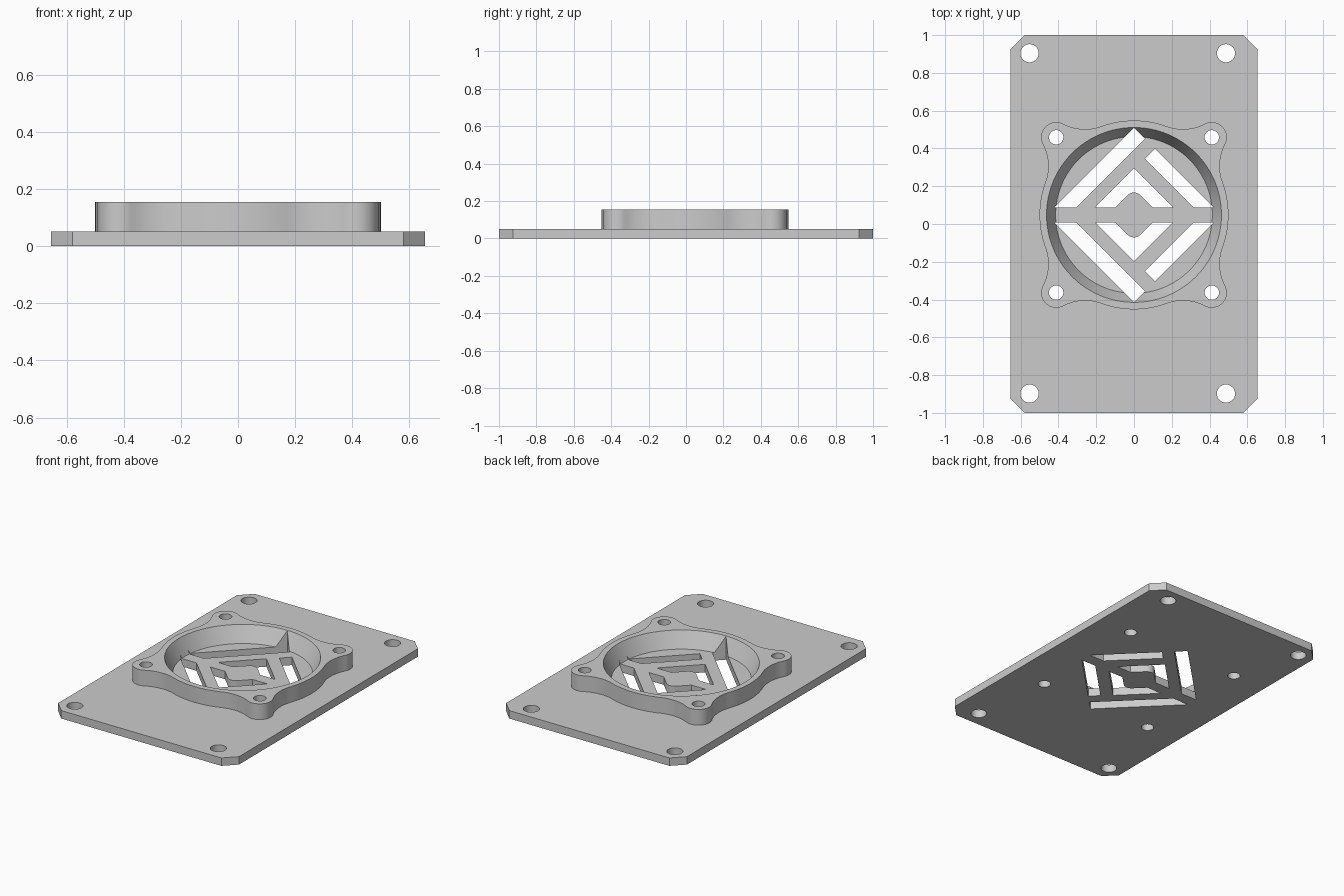
import bpy, bmesh, math
from mathutils import Vector, Matrix

PLATE_TOP, RING_TOP = 0.052, 0.155
CENTRE_Y = 0.048          # centre of the ring and grille

if "Cube" in bpy.data.objects:
    bpy.data.objects.remove(bpy.data.objects["Cube"], do_unlink=True)

grey = bpy.data.materials.new("light_grey")
grey.use_nodes = True
grey.diffuse_color = (0.6, 0.6, 0.6, 1)
grey.node_tree.nodes["Principled BSDF"].inputs["Base Color"].default_value = (0.6, 0.6, 0.6, 1)


def arc(cx, cy, r, start, end, steps):
    """Points along an arc, angles in degrees."""
    angles = [math.radians(start + (end - start) * i / steps) for i in range(steps + 1)]
    return [(cx + r * math.cos(a), cy + r * math.sin(a)) for a in angles]


def circle(cx, cy, r, steps=48):
    return arc(cx, cy, r, 0, 360, steps)[:-1]


def add_prism(bm, points, z0, z1):
    """Extrude a flat outline from z0 to z1."""
    face = bm.faces.new([bm.verts.new((x, y, z0)) for x, y in points])
    top = bmesh.ops.extrude_face_region(bm, geom=[face])["geom"]
    verts = [v for v in top if isinstance(v, bmesh.types.BMVert)]
    bmesh.ops.translate(bm, verts=verts, vec=(0, 0, z1 - z0))


def make_object(name, bm):
    bmesh.ops.recalc_face_normals(bm, faces=bm.faces[:])
    mesh = bpy.data.meshes.new(name)
    bm.to_mesh(mesh)
    bm.free()
    mesh.materials.append(grey)
    obj = bpy.data.objects.new(name, mesh)
    bpy.context.collection.objects.link(obj)
    return obj


def combine(target, tool, operation):
    """Apply a boolean and remove the tool."""
    bpy.context.view_layer.objects.active = target
    mod = target.modifiers.new("combine", "BOOLEAN")
    mod.operation, mod.solver, mod.object = operation, "EXACT", tool
    bpy.ops.object.modifier_apply(modifier=mod.name)
    bpy.data.objects.remove(tool, do_unlink=True)


def ring_outline(radius=0.5, lobe=0.08, fillet=0.25, offset=0.4115):
    """Round body with four screw lobes blended in by concave fillets."""
    dist = math.hypot(offset, offset)
    r1, r2 = radius + fillet, lobe + fillet
    along = (r1 * r1 - r2 * r2 + dist * dist) / (2 * dist)
    tangent = 45 - math.degrees(math.acos(along / r1))
    fx = r1 * math.cos(math.radians(tangent))
    fy = r1 * math.sin(math.radians(tangent))
    turn = math.degrees(math.atan2(offset - fy, offset - fx))
    corner = arc(0, 0, radius, -tangent, tangent, 16)[:-1]
    corner += arc(fx, fy, fillet, 180 + tangent, turn, 14)[:-1]
    corner += arc(offset, offset, lobe, turn - 180, 270 - turn, 20)[:-1]
    corner += arc(fy, fx, fillet, 90 - turn, -90 - tangent, 14)[:-1]
    points = []
    for quarter in range(4):
        rot = Matrix.Rotation(quarter * math.pi / 2, 2)
        points += [rot @ Vector(p) for p in corner]
    return [(p.x, p.y + CENTRE_Y) for p in points]


# Base plate with clipped corners
bm = bmesh.new()
w, c = 0.655, 0.075
add_prism(bm, [(w - c, -1), (w, -1 + c), (w, 1 - c), (w - c, 1),
               (-w + c, 1), (-w, 1 - c), (-w, -1 + c), (-w + c, -1)], 0, PLATE_TOP)
plate = make_object("vented_mounting_plate", bm)

# Raised ring with screw lobes
bm = bmesh.new()
add_prism(bm, ring_outline(), 0.02, RING_TOP)
combine(plate, make_object("raised_ring", bm), "UNION")

# Tapered bore of the ring
bm = bmesh.new()
bmesh.ops.create_cone(bm, cap_ends=True, segments=96, radius1=0.415, radius2=0.484,
                      depth=0.148, matrix=Matrix.Translation((0, CENTRE_Y, PLATE_TOP + 0.074)))
combine(plate, make_object("bore_cutter", bm), "DIFFERENCE")

# Grille slots, mirrored front to back, and screw holes
edge = 0.039              # half width of the central bar
long_slot = [(0, 0.462), (0.058, 0.404), (0.058 - 0.404 + edge, edge), (edge - 0.462, edge)]
short_slot = [(0.111, 0.351), (0.058, 0.298), (0.317, edge), (0.423, edge)]
chevron = [(0.1, edge), (0.207, edge), (0, 0.246), (-0.207, edge), (-0.1, edge)]
chevron += arc(0, 0.071, 0.048, 135, 45, 10)
bm = bmesh.new()
for side in (1, -1):
    for slot in (long_slot, short_slot, chevron):
        add_prism(bm, [(x, CENTRE_Y + side * y) for x, y in slot], -0.1, 0.3)
    for x in (-0.412, 0.412):
        add_prism(bm, circle(x, CENTRE_Y + side * 0.411, 0.038), -0.1, 0.3)
    for x in (-0.553, 0.487):
        add_prism(bm, circle(x, 0.003 + side * 0.901, 0.048), -0.1, 0.3)
combine(plate, make_object("slot_cutter", bm), "DIFFERENCE")

# Smooth curved walls, crisp rims
bpy.ops.object.select_all(action="DESELECT")
plate.select_set(True)
bpy.context.view_layer.objects.active = plate
bpy.ops.object.shade_smooth_by_angle(angle=math.radians(30))
